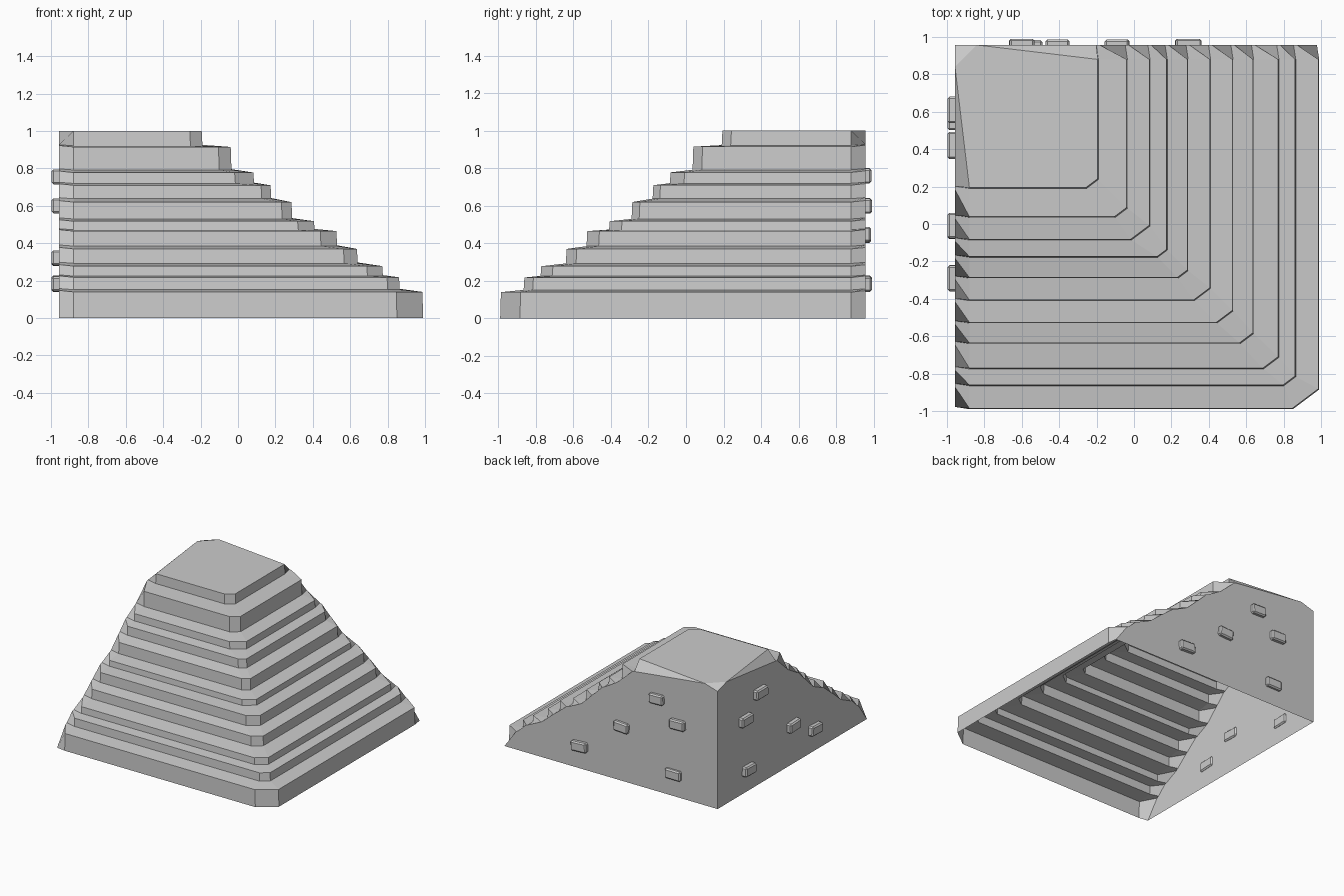
import bpy, bmesh, random
from mathutils import Matrix, Vector

if "Cube" in bpy.data.objects:
    bpy.data.objects.remove(bpy.data.objects["Cube"])

random.seed(3)
WALL = -0.957      # plane of the two flat walls
INNER = -0.88      # where step edges begin to break off towards the wall

# (outer reach, base height, top height) of every step, bottom to top
STEPS = [(0.99, 0.0, 0.14), (0.865, 0.152, 0.218), (0.775, 0.225, 0.278),
         (0.64, 0.293, 0.37), (0.53, 0.385, 0.465), (0.41, 0.472, 0.518),
         (0.29, 0.53, 0.62), (0.178, 0.638, 0.71), (0.086, 0.72, 0.778),
         (-0.035, 0.792, 0.915), (-0.19, 0.921, 1.0)]


def flip(p):
    """Mirror a point across the pyramid's diagonal."""
    return (-p[1], -p[0], p[2])


def loop(bm, r, z, wall_y, wall_z, chamfer):
    half = [(WALL, wall_y, wall_z), (INNER, -r, z), (r - chamfer, -r, z)]
    other = [flip(p) for p in reversed(half)]
    other[0] = (r, -r + chamfer * 0.75, z)
    return [bm.verts.new(p) for p in half + other]


def finish(bm, name):
    bmesh.ops.recalc_face_normals(bm, faces=bm.faces)
    mesh = bpy.data.meshes.new(name)
    bm.to_mesh(mesh)
    bm.free()
    obj = bpy.data.objects.new(name, mesh)
    bpy.context.collection.objects.link(obj)
    return obj


# Stepped corner pyramid: hollow shell, open underneath
bm = bmesh.new()
loops = []
for i, (r, z0, z1) in enumerate(STEPS):
    c = 0.14 if i == 0 else random.uniform(0.05, 0.11)
    loops.append(loop(bm, r, z0, -r + 0.012, z0 + 0.006, c))
    if i + 1 < len(STEPS):
        nr, nz = STEPS[i + 1][0], STEPS[i + 1][1]
        loops.append(loop(bm, r - 0.004, z1, -nr - 0.006, z1 + 0.008, c))
    else:
        loops.append(loop(bm, r - 0.004, z1, 0.84, z1, c))
for v in (loops[0][0], loops[0][-1]):
    v.co.z = 0
for a, b in zip(loops, loops[1:]):
    for j in range(5):
        bm.faces.new((a[j], a[j + 1], b[j + 1], b[j]))

# Top platform with the broken back-left corner
bm.faces.new(loops[-1])
low = bm.verts.new((WALL, -WALL, 0))
high = bm.verts.new((WALL, -WALL, 0.965))
bm.faces.new((loops[-1][0], loops[-1][-1], high))

# Flat left and back walls
bm.faces.new([l[0] for l in loops] + [high, low])
bm.faces.new([l[-1] for l in loops] + [high, low])
finish(bm, "stepped_pyramid")


# Bricks sticking out of the two walls
def brick(name, along, z, left):
    bm = bmesh.new()
    out = 0.04 if left else random.uniform(0.02, 0.035)
    depth = out + 0.012
    bmesh.ops.create_cube(bm, size=1)
    bmesh.ops.scale(bm, vec=(depth, random.uniform(0.125, 0.145), 0.08), verts=bm.verts)
    bmesh.ops.bevel(bm, geom=bm.edges[:], offset=0.01, segments=1, affect='EDGES')
    tilt = Matrix.Rotation(random.uniform(-0.06, 0.06), 3, 'X')
    bmesh.ops.rotate(bm, matrix=tilt, verts=bm.verts)
    y = along if left else -along
    move = Vector((WALL - out + depth / 2, y, z))
    bmesh.ops.translate(bm, vec=move, verts=bm.verts)
    if not left:
        for v in bm.verts:
            v.co = flip(v.co)
    finish(bm, name)


for i, (y, z) in enumerate([(0.42, 0.755), (0.61, 0.60), (-0.01, 0.32), (-0.29, 0.185), (0.57, 0.18)]):
    brick(f"left_brick_{i + 1}", y, z, True)
for i, (x, z) in enumerate([(-0.41, 0.76), (-0.09, 0.445), (-0.6, 0.60), (0.29, 0.185), (-0.56, 0.18)]):
    brick(f"back_brick_{i + 1}", x, z, False)
